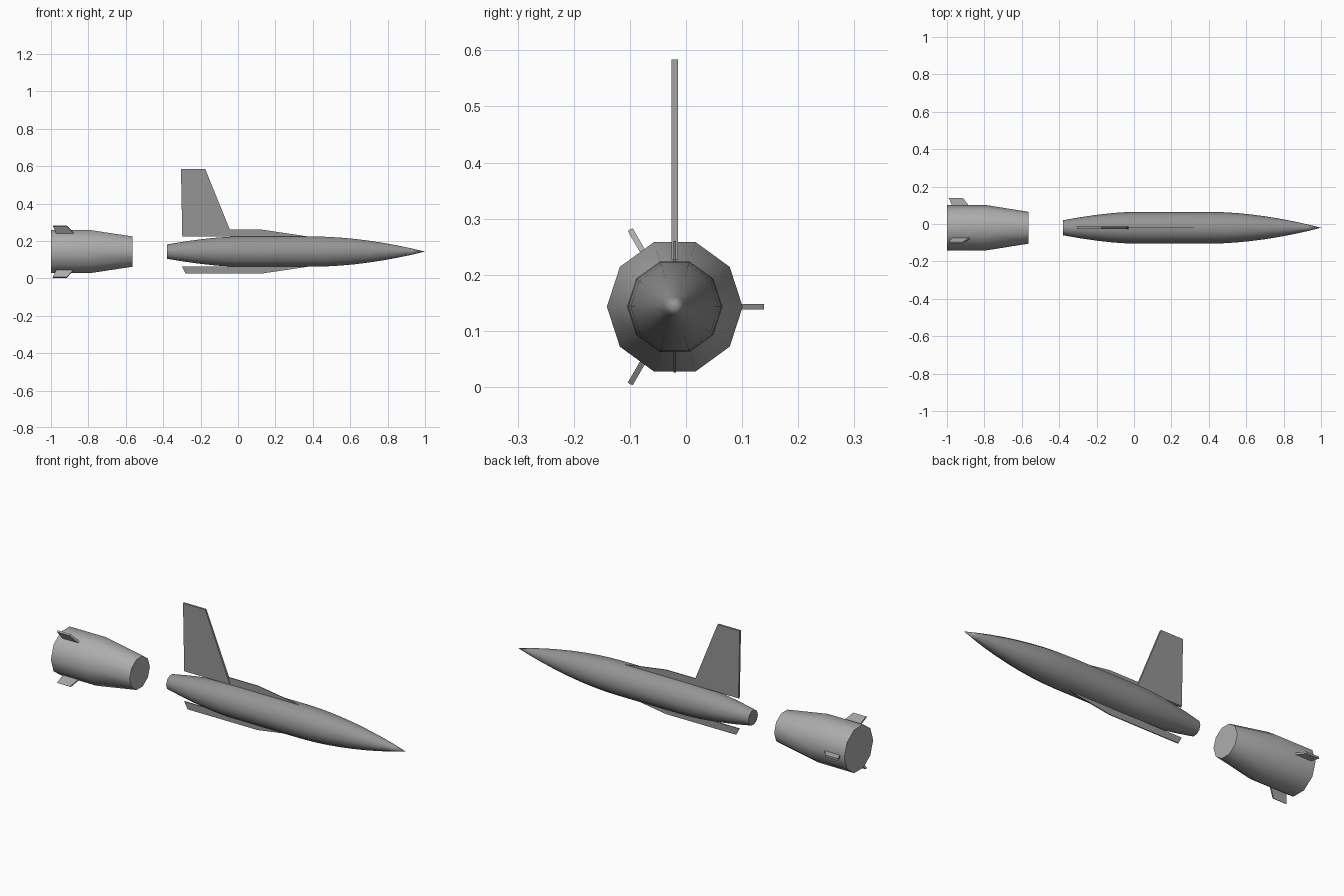
import bpy, bmesh, math
from mathutils import Matrix, Vector

if "Cube" in bpy.data.objects:
    bpy.data.objects.remove(bpy.data.objects["Cube"], do_unlink=True)

SIDES = 10
AXIS = Vector((0, -0.02, 0.143))


def material(name, value):
    mat = bpy.data.materials.new(name)
    mat.use_nodes = True
    color = (value, value, value, 1)
    mat.diffuse_color = color
    mat.node_tree.nodes["Principled BSDF"].inputs["Base Color"].default_value = color
    return mat


body_grey = material("body grey", 0.3)
booster_grey = material("booster grey", 0.42)


def finish(name, bm, mat, smooth_angle=None):
    bmesh.ops.recalc_face_normals(bm, faces=bm.faces)
    mesh = bpy.data.meshes.new(name)
    bm.to_mesh(mesh)
    bm.free()
    mesh.materials.append(mat)
    obj = bpy.data.objects.new(name, mesh)
    bpy.context.collection.objects.link(obj)
    obj.location = AXIS
    if smooth_angle:
        bpy.ops.object.select_all(action="DESELECT")
        obj.select_set(True)
        bpy.context.view_layer.objects.active = obj
        bpy.ops.object.shade_smooth_by_angle(angle=math.radians(smooth_angle))
    return obj


def lathe(name, profile, mat):
    """Ten-sided solid along x from (x, radius) pairs."""
    bm = bmesh.new()
    rings = []
    for x, r in profile:
        if r == 0:
            rings.append([bm.verts.new((x, 0, 0))])
            continue
        rings.append([bm.verts.new((x, r * math.cos(a), r * math.sin(a)))
                      for a in (math.tau * i / SIDES for i in range(SIDES))])
    for a, b in zip(rings, rings[1:]):
        for i in range(SIDES):
            j = (i + 1) % SIDES
            if len(b) == 1:
                bm.faces.new((a[i], a[j], b[0]))
            else:
                bm.faces.new((a[i], a[j], b[j], b[i]))
    for ring in (rings[0], rings[-1]):
        if len(ring) > 1:
            bm.faces.new(ring)
    return finish(name, bm, mat, 50)


def plate(name, outline, thickness, mat, turn=0):
    """Flat fin from (x, distance from axis) points, turned about the axis."""
    bm = bmesh.new()
    face = bm.faces.new([bm.verts.new((x, -thickness / 2, r)) for x, r in outline])
    out = bmesh.ops.extrude_face_region(bm, geom=[face])
    moved = [g for g in out["geom"] if isinstance(g, bmesh.types.BMVert)]
    bmesh.ops.translate(bm, verts=moved, vec=(0, thickness, 0))
    bmesh.ops.rotate(bm, verts=bm.verts, cent=(0, 0, 0),
                     matrix=Matrix.Rotation(math.radians(turn), 3, "X"))
    return finish(name, bm, mat)


# Fuselage: tapered tail, straight middle and curved nose
R = 0.085
tail = [(-0.38, 0.04), (-0.29, 0.056), (-0.2, 0.069), (-0.11, 0.079), (-0.02, R)]
nose = [(0.4 + 0.6 * t, R * (1 - t ** 1.85)) for t in (i / 8 for i in range(9))]
lathe("fuselage", tail + nose, body_grey)

# Upright wing, with a thin strake above and below
plate("wing", [(-0.298, 0.084), (-0.305, 0.441), (-0.175, 0.441), (-0.03, 0.084)],
      0.011, body_grey)
strake = [(-0.3, 0.08), (-0.28, 0.117), (0.13, 0.117), (0.38, 0.08)]
plate("upper_strake", strake, 0.005, body_grey)
plate("lower_strake", strake, 0.005, body_grey, 180)

# Separated booster with three swept fins
lathe("booster", [(-1, 0.121), (-0.79, 0.121), (-0.563, 0.085)], booster_grey)
for i in range(3):
    plate(f"booster_fin_{i + 1}",
          [(-0.965, 0.1), (-0.99, 0.159), (-0.915, 0.159), (-0.868, 0.1)],
          0.01, booster_grey, -90 + 120 * i)
